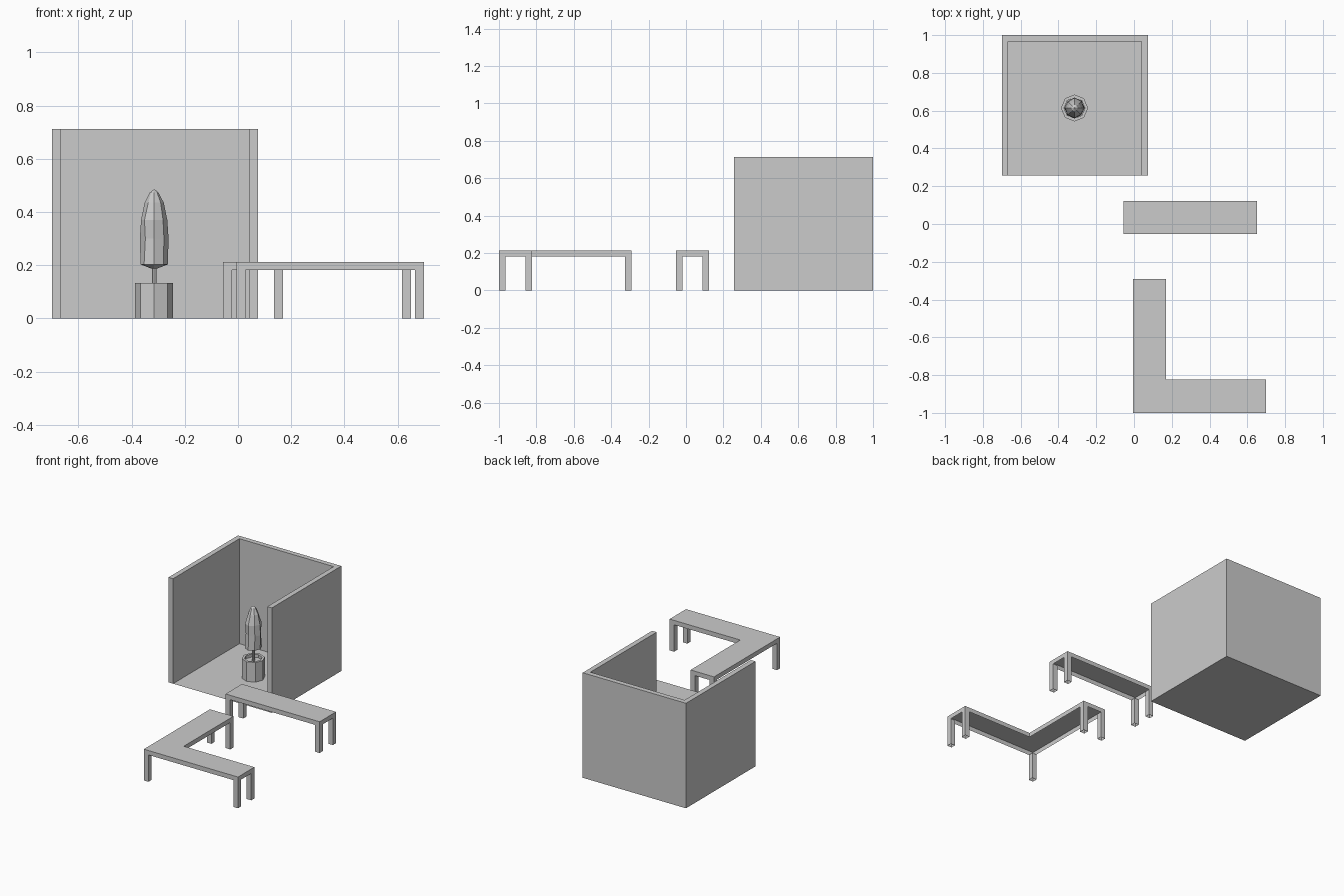
import bpy, bmesh, math

if "Cube" in bpy.data.objects:
    bpy.data.objects.remove(bpy.data.objects["Cube"])


def finish(bm, name, recalc=True):
    bmesh.ops.remove_doubles(bm, verts=bm.verts, dist=1e-5)
    if recalc:
        bmesh.ops.recalc_face_normals(bm, faces=bm.faces)
    me = bpy.data.meshes.new(name)
    bm.to_mesh(me)
    bm.free()
    ob = bpy.data.objects.new(name, me)
    bpy.context.collection.objects.link(ob)
    return ob


def prism(name, pts, z0, z1, bottom=True, top=True):
    """Vertical walls over a counter-clockwise outline, with optional caps."""
    bm = bmesh.new()
    lo = [bm.verts.new((x, y, z0)) for x, y in pts]
    hi = [bm.verts.new((x, y, z1)) for x, y in pts]
    n = len(pts)
    for i in range(n):
        j = (i + 1) % n
        bm.faces.new((lo[i], lo[j], hi[j], hi[i]))
    if top:
        bm.faces.new(hi)
    if bottom:
        bm.faces.new(lo[::-1])
    return finish(bm, name, recalc=False)


def rect(x0, y0, x1, y1):
    return [(x0, y0), (x1, y0), (x1, y1), (x0, y1)]


def lathe(name, profile, centre, sides=8, wobble=0.0):
    """Low-poly turned shape from (radius, height) points."""
    bm = bmesh.new()
    rings = []
    for k, (r, z) in enumerate(profile):
        ring = []
        for i in range(sides):
            a = 2 * math.pi * i / sides
            f = 1 - wobble * ((i * 3 + k * 2) % 4) / 3
            ring.append(bm.verts.new((centre[0] + r * f * math.cos(a),
                                      centre[1] + r * f * math.sin(a), z)))
        rings.append(ring)
    for a, b in zip(rings, rings[1:]):
        for i in range(sides):
            j = (i + 1) % sides
            bm.faces.new((a[i], a[j], b[j], b[i]))
    bm.faces.new(rings[0][::-1])
    bm.faces.new(rings[-1])
    return finish(bm, name)


# Three-walled booth, open at the front, with a thin floor
T = 0.034
X0, X1, Y0, Y1, H = -0.70, 0.075, 0.256, 1.0, 0.712
walls = [(X0, Y0), (X0 + T, Y0), (X0 + T, Y1 - T), (X1 - T, Y1 - T),
         (X1 - T, Y0), (X1, Y0), (X1, Y1), (X0, Y1)]
prism("booth_walls", walls, 0, H)
bm = bmesh.new()
bm.faces.new([bm.verts.new((x, y, 0)) for x, y in rect(X0 + T, Y0, X1 - T, Y1 - T)][::-1])
finish(bm, "booth_floor", recalc=False)

# Benches: top with a skirt, square legs tucked into the corners
TOP, SKIRT, LEG = 0.212, 0.182, 0.034


def bench(name, outline, legs):
    prism(name + "_seat", outline, SKIRT, TOP, bottom=False)
    for i, (x, y, sx, sy) in enumerate(legs):
        x1, y1 = x + sx * LEG, y + sy * LEG
        prism(f"{name}_leg_{i + 1}",
              rect(min(x, x1), min(y, y1), max(x, x1), max(y, y1)),
              0, SKIRT, bottom=False, top=False)


bx0, bx1, by0, by1 = -0.056, 0.65, -0.054, 0.122
bench("straight_bench", rect(bx0, by0, bx1, by1),
      [(bx0, by0, 1, 1), (bx1, by0, -1, 1), (bx1, by1, -1, -1), (bx0, by1, 1, -1)])

cx0, cx1, cx2 = -0.006, 0.17, 0.70
cy0, cy1, cy2 = -1.0, -0.824, -0.292
bench("corner_bench",
      [(cx0, cy0), (cx2, cy0), (cx2, cy1), (cx1, cy1), (cx1, cy2), (cx0, cy2)],
      [(cx0, cy0, 1, 1), (cx2, cy0, -1, 1), (cx2, cy1, -1, -1),
       (cx1, cy2, -1, -1), (cx0, cy2, 1, -1)])

# Potted tree: eight-sided pot with recessed soil, trunk and foliage
C = (-0.315, 0.614)
lathe("pot", [(0.0715, 0), (0.0715, 0.133), (0.055, 0.133), (0.055, 0.112)], C)
lathe("trunk", [(0.009, 0.112), (0.009, 0.2)], C)
lathe("foliage", [(0.012, 0.188), (0.056, 0.203), (0.054, 0.30), (0.054, 0.37),
                  (0.036, 0.435), (0.018, 0.473), (0.003, 0.484)], C, wobble=0.13)
